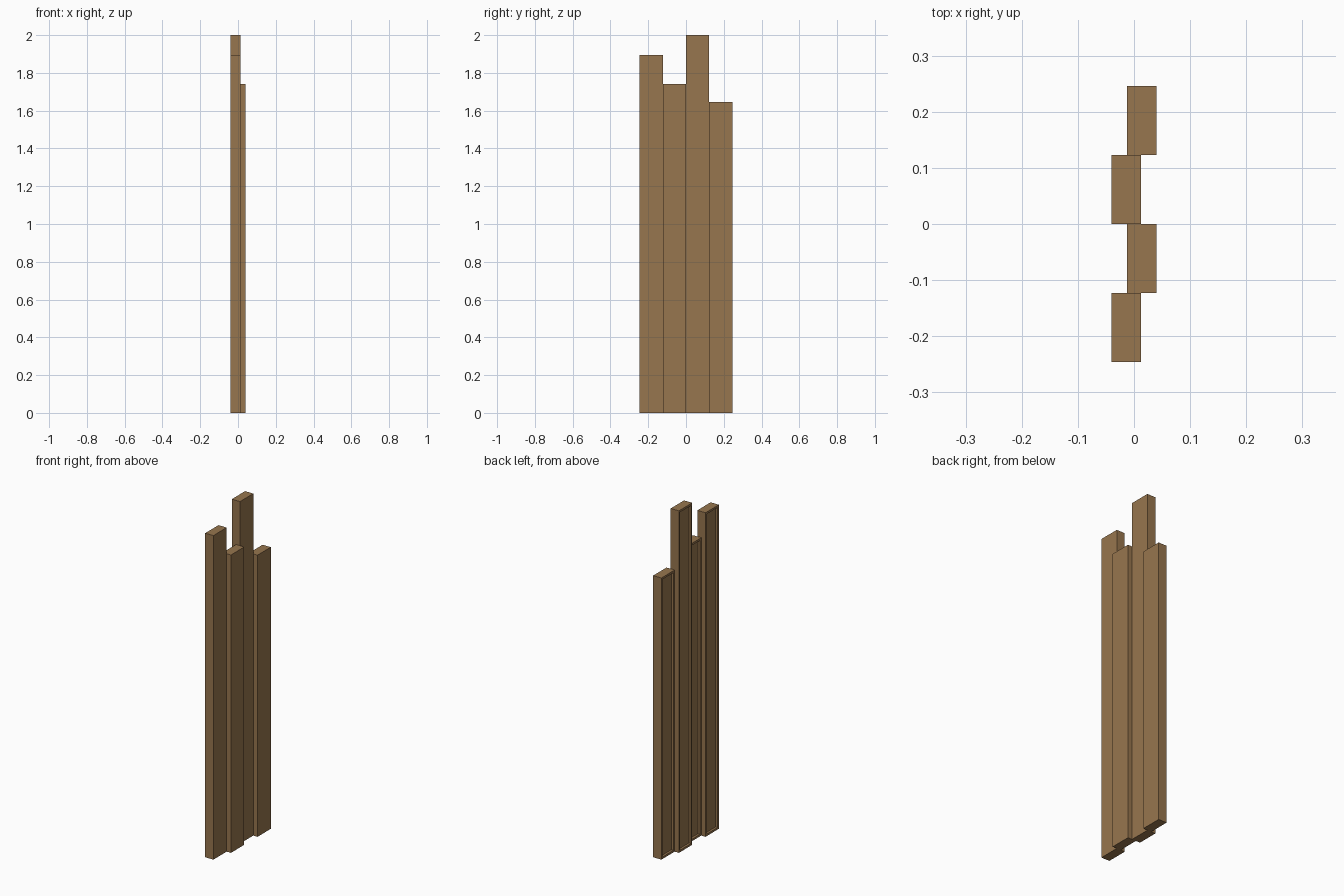
import bpy, bmesh

cube = bpy.data.objects.get("Cube")
if cube:
    bpy.data.objects.remove(cube, do_unlink=True)

# One plain wood colour
wood = bpy.data.materials.new("brown_wood")
wood.use_nodes = True
colour = (0.31, 0.18, 0.077, 1)
wood.diffuse_color = colour
wood.node_tree.nodes["Principled BSDF"].inputs["Base Color"].default_value = colour

WIDTH, THICK = 0.1228, 0.053
RIM, DEPTH = 0.017, 0.013


def plank(name, x, y, height):
    """Upright board with a shallow framed recess on its -x face."""
    bm = bmesh.new()
    bmesh.ops.create_cube(bm, size=1)
    bmesh.ops.scale(bm, vec=(THICK, WIDTH, height), verts=bm.verts)
    bmesh.ops.translate(bm, vec=(x, y, height / 2), verts=bm.verts)
    bm.normal_update()

    # Frame, then sunken panel
    panel = [f for f in bm.faces if f.normal.x < -0.9]
    bmesh.ops.inset_region(bm, faces=panel, thickness=RIM)
    sunk = bmesh.ops.extrude_face_region(bm, geom=panel)
    moved = [v for v in sunk["geom"] if isinstance(v, bmesh.types.BMVert)]
    bmesh.ops.translate(bm, vec=(DEPTH, 0, 0), verts=moved)
    bmesh.ops.delete(bm, geom=[f for f in panel if f.is_valid], context="FACES")
    bmesh.ops.recalc_face_normals(bm, faces=bm.faces)

    mesh = bpy.data.meshes.new(name)
    bm.to_mesh(mesh)
    bm.free()
    mesh.materials.append(wood)
    bpy.context.collection.objects.link(bpy.data.objects.new(name, mesh))


# Staggered row of boards, front to back
for i, height in enumerate((1.895, 1.742, 2.0, 1.647)):
    side = -1 if i % 2 == 0 else 1
    plank(f"plank_{i + 1}", side * 0.0137, (i - 1.5) * WIDTH, height)
